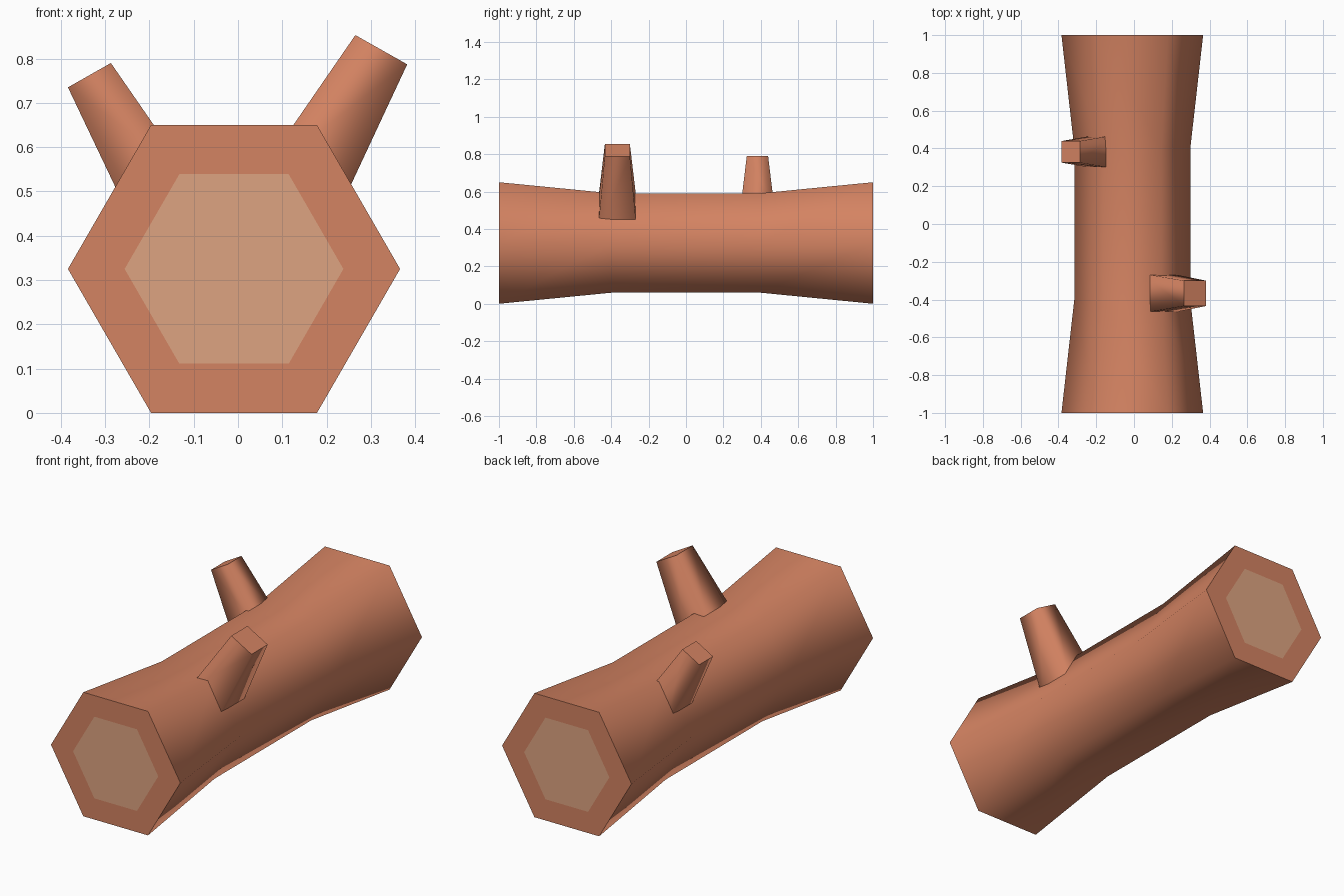
import bpy, bmesh, math
from mathutils import Vector

if "Cube" in bpy.data.objects:
    bpy.data.objects.remove(bpy.data.objects["Cube"])


def material(name, rgb):
    lin = [((c / 255 + 0.055) / 1.055) ** 2.4 for c in rgb]
    m = bpy.data.materials.new(name)
    m.diffuse_color = (*lin, 1)
    m.use_nodes = True
    m.node_tree.nodes["Principled BSDF"].inputs["Base Color"].default_value = m.diffuse_color
    return m


bark = material("bark", (212, 131, 98))
heartwood = material("heartwood", (222, 164, 129))


def finish(name, bm, mats):
    bmesh.ops.recalc_face_normals(bm, faces=bm.faces[:])
    me = bpy.data.meshes.new(name)
    bm.to_mesh(me)
    bm.free()
    for m in mats:
        me.materials.append(m)
    ob = bpy.data.objects.new(name, me)
    bpy.context.collection.objects.link(ob)


def loft(bm, rings):
    """Smooth sides between rings, flat caps at both ends; returns the caps."""
    loops = [[bm.verts.new(p) for p in r] for r in rings]
    n = len(loops[0])
    for a, b in zip(loops, loops[1:]):
        for i in range(n):
            j = (i + 1) % n
            bm.faces.new((a[i], a[j], b[j], b[i])).smooth = True
    return [bm.faces.new(loops[0]), bm.faces.new(loops[-1])]


# Log: hexagonal trunk, narrower in the middle, lighter wood inset in both ends
CX, CZ = -0.009, 0.325


def hexagon(y, r):
    return [(CX + r * math.cos(i * math.pi / 3), y, CZ + r * math.sin(i * math.pi / 3))
            for i in range(6)]


bm = bmesh.new()
caps = loft(bm, [hexagon(y, r) for y, r in
                 ((-1, 0.375), (-0.4, 0.307), (0.4, 0.307), (1, 0.375))])
bmesh.ops.recalc_face_normals(bm, faces=bm.faces[:])
bmesh.ops.inset_individual(bm, faces=caps, thickness=0.128)
for f in caps:
    f.material_index = 1
for f in bm.faces:
    if abs(f.normal.y) > 0.9:
        f.smooth = False
finish("log", bm, [bark, heartwood])


# Branch stubs: tapered square pegs, given by their (x, z) edges at tip and bark
def branch(name, y, tip, base, tip_half, base_half):
    def ring(t):
        a, b = (Vector(p).lerp(Vector(q), t) for p, q in zip(tip, base))
        h = tip_half + (base_half - tip_half) * t
        return [(a.x, y - h, a.y), (b.x, y - h, b.y), (b.x, y + h, b.y), (a.x, y + h, a.y)]

    bm = bmesh.new()
    loft(bm, [ring(1.25), ring(0)])   # runs on a little way inside the log
    finish(name, bm, [bark])


branch("right_branch", -0.367, ((0.265, 0.853), (0.382, 0.787)),
       ((0.085, 0.592), (0.227, 0.455)), 0.067, 0.098)
branch("left_branch", 0.382, ((-0.287, 0.790), (-0.384, 0.735)),
       ((-0.150, 0.592), (-0.246, 0.445)), 0.057, 0.081)
